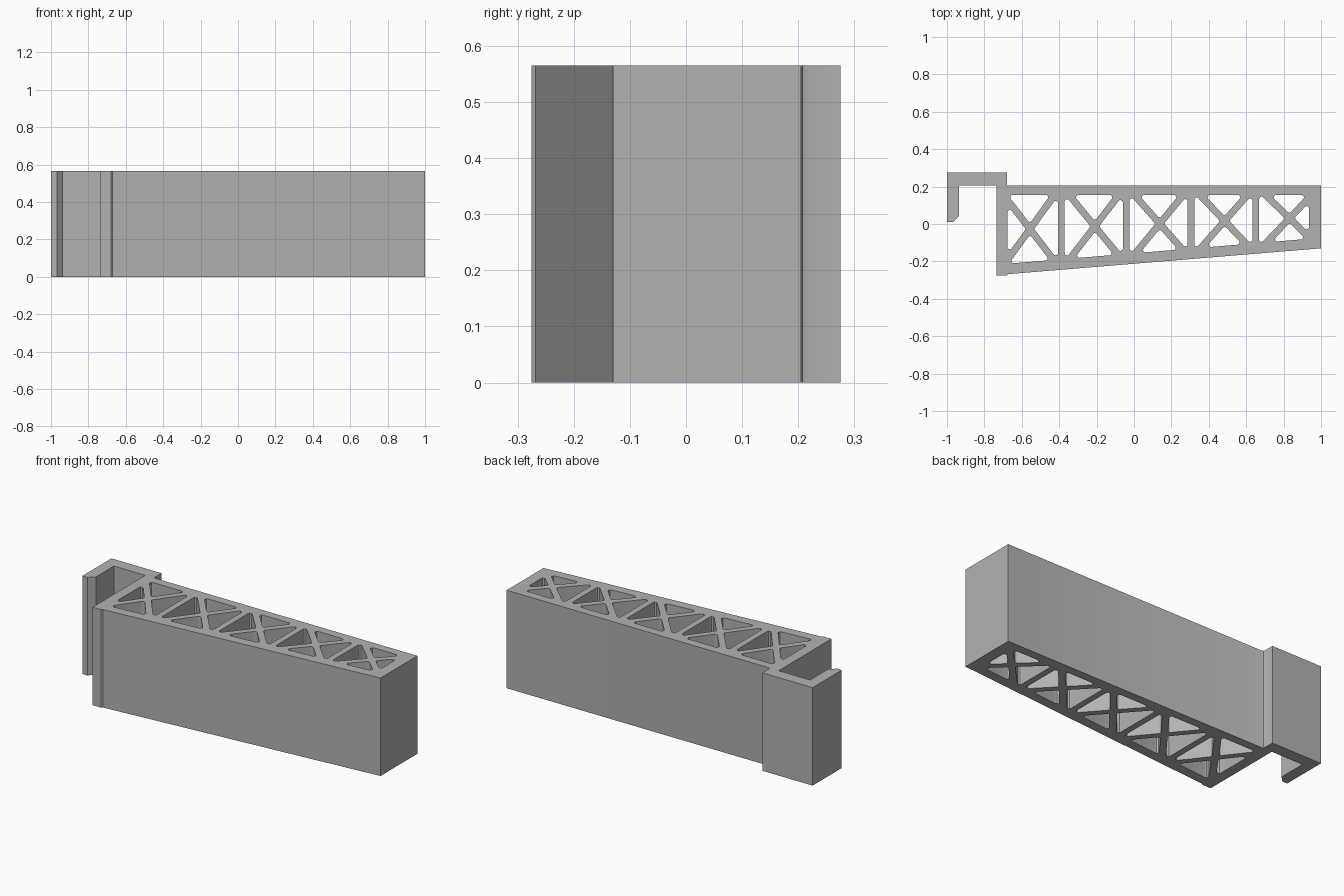
import bpy
import math
from mathutils import Vector
from mathutils.geometry import intersect_line_line_2d, intersect_line_line

HEIGHT = 0.565
TOP = 0.205            # back face of the arm
LEFT, PITCH, BAYS = -0.735, 0.3465, 5
BRACE = 0.018          # half width of braces and posts
RADIUS = 0.012         # pocket corner radius

cube = bpy.data.objects.get("Cube")
if cube:
    bpy.data.objects.remove(cube, do_unlink=True)


def lower_edge(x):
    return -0.268 + 0.0826 * (x + 0.67)


def line_meet(p, d, q, e):
    """Meeting point of two 2D lines given by point and direction."""
    return p + d * ((q - p).cross(e) / d.cross(e))


def inset(points, distances):
    """Move each edge of a counter-clockwise polygon inward by its own distance."""
    lines = []
    for i, p in enumerate(points):
        d = (points[(i + 1) % len(points)] - p).normalized()
        lines.append((p + Vector((-d.y, d.x)) * distances[i], d))
    return [line_meet(*lines[i - 1], *lines[i]) for i in range(len(lines))]


def rounded(points, radius, steps=5):
    """Replace every corner of a polygon with an arc."""
    result = []
    for i, p in enumerate(points):
        a = (points[i - 1] - p).normalized()
        b = (points[(i + 1) % len(points)] - p).normalized()
        half = a.angle(b) / 2
        centre = p + (a + b).normalized() * radius / math.sin(half)
        start = p + a * radius / math.tan(half) - centre
        end = p + b * radius / math.tan(half) - centre
        for s in range(steps + 1):
            result.append(centre + start.lerp(end, s / steps).normalized() * radius)
    return result


def add_loop(curve, points):
    spline = curve.splines.new('POLY')
    spline.points.add(len(points) - 1)
    for point, (x, y) in zip(spline.points, points):
        point.co = (x, y, 0, 1)
    spline.use_cyclic_u = True


# Outer profile: hook, tapered arm and small fillet behind the hook
profile = [
    (-1, 0.275), (-1, 0.01), (-0.968, 0.01), (-0.935, 0.043), (-0.935, TOP),
    (LEFT, TOP), (LEFT, -0.275), (-0.68, -0.275), (-0.672, -0.268),
    (1, lower_edge(1)), (1, TOP), (-0.67, TOP), (-0.677, 0.208),
    (-0.68, 0.215), (-0.68, 0.275),
]
curve = bpy.data.curves.new("bracket_profile", 'CURVE')
curve.dimensions = '2D'
curve.fill_mode = 'BOTH'
curve.extrude = HEIGHT / 2
add_loop(curve, profile)

# Four rounded triangular pockets around the crossed braces in each bay
for bay in range(BAYS):
    x0 = LEFT + PITCH * bay
    x1 = x0 + PITCH
    corners = [Vector(c) for c in
               ((x0, lower_edge(x0)), (x1, lower_edge(x1)), (x1, TOP), (x0, TOP))]
    cross = line_meet(corners[0], corners[2] - corners[0],
                      corners[1], corners[3] - corners[1])
    walls = (0.056, 0.062 if bay == BAYS - 1 else BRACE,
             0.05, 0.059 if bay == 0 else BRACE)
    for i in range(4):
        triangle = [corners[i], corners[(i + 1) % 4], cross]
        add_loop(curve, rounded(inset(triangle, (walls[i], BRACE, BRACE)), RADIUS))

# Turn the filled profile into the solid bracket
source = bpy.data.objects.new("profile_source", curve)
bpy.context.collection.objects.link(source)
bpy.context.view_layer.update()
evaluated = source.evaluated_get(bpy.context.evaluated_depsgraph_get())
mesh = bpy.data.meshes.new_from_object(evaluated)
bpy.data.objects.remove(source, do_unlink=True)

bracket = bpy.data.objects.new("truss_bracket", mesh)
bracket.location.z = HEIGHT / 2
bpy.context.collection.objects.link(bracket)

# Plain grey finish
grey = bpy.data.materials.new("plain_grey")
grey.use_nodes = True
grey.diffuse_color = (0.45, 0.45, 0.45, 1)
grey.node_tree.nodes["Principled BSDF"].inputs["Base Color"].default_value = grey.diffuse_color
mesh.materials.clear()
mesh.materials.append(grey)

bpy.ops.object.select_all(action='DESELECT')
bracket.select_set(True)
bpy.context.view_layer.objects.active = bracket
bpy.ops.object.mode_set(mode='EDIT')
bpy.ops.mesh.select_all(action='SELECT')
bpy.ops.mesh.remove_doubles(threshold=0.0001)
bpy.ops.mesh.normals_make_consistent(inside=False)
bpy.ops.object.mode_set(mode='OBJECT')
bpy.ops.object.shade_smooth_by_angle(angle=math.radians(30))
